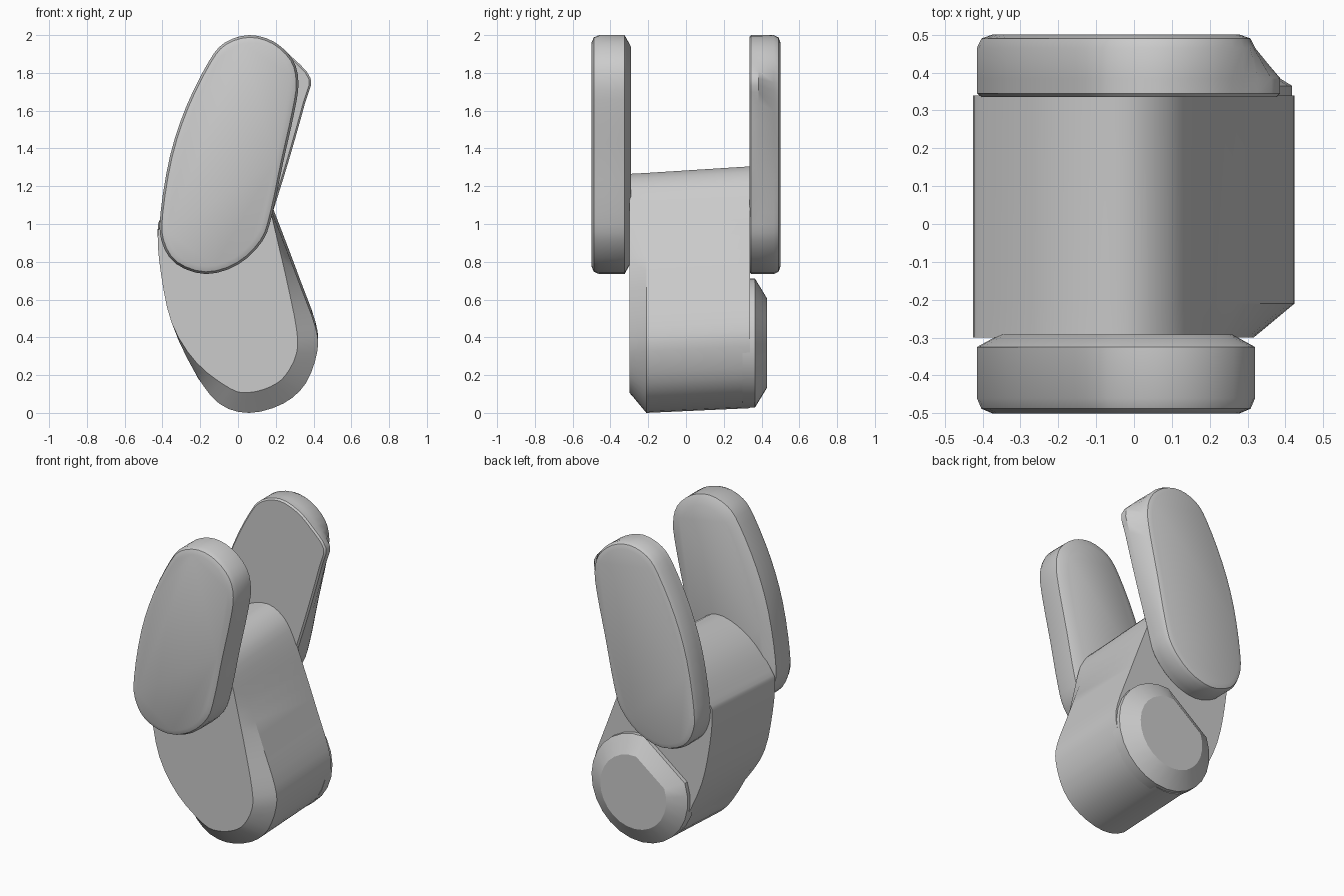
import bpy
import bmesh
import math
from mathutils import Vector

cube = bpy.data.objects.get("Cube")
if cube:
    bpy.data.objects.remove(cube, do_unlink=True)

grey = bpy.data.materials.new("light grey")
grey.use_nodes = True
GREY = (0.6, 0.6, 0.6, 1)
grey.diffuse_color = GREY
grey.node_tree.nodes["Principled BSDF"].inputs["Base Color"].default_value = GREY


def smooth_outline(keys, steps=3):
    """Closed Catmull-Rom curve through clockwise (x, z) key points."""
    pts = [Vector(k) for k in keys]
    n = len(pts)
    out = []
    for i in range(n):
        a, b, c, d = (pts[(i + k) % n] for k in (-1, 0, 1, 2))
        for s in range(steps):
            t = s / steps
            out.append(b + (c - a) * t / 2
                       + (a * 2 - b * 5 + c * 4 - d) * t ** 2 / 2
                       + (b * 3 - a - c * 3 + d) * t ** 3 / 2)
    return out


def inset(outline, distance):
    """Shrink a clockwise outline along its own normals."""
    n = len(outline)
    out = []
    for i, p in enumerate(outline):
        along = (outline[(i + 1) % n] - outline[i - 1]).normalized()
        out.append(p + Vector((along.y, -along.x)) * distance)
    return out


def loft(name, rings, angle=30):
    """Join (y, outline) rings into a closed solid."""
    bm = bmesh.new()
    loops = [[bm.verts.new((p.x, y, p.y)) for p in outline] for y, outline in rings]
    n = len(loops[0])
    for a, b in zip(loops, loops[1:]):
        for i in range(n):
            j = (i + 1) % n
            bm.faces.new((a[i], a[j], b[j], b[i]))
    bm.faces.new(loops[0])
    bm.faces.new(loops[-1])
    bmesh.ops.recalc_face_normals(bm, faces=bm.faces)
    mesh = bpy.data.meshes.new(name)
    bm.to_mesh(mesh)
    bm.free()
    mesh.materials.append(grey)
    obj = bpy.data.objects.new(name, mesh)
    bpy.context.collection.objects.link(obj)
    bpy.ops.object.select_all(action='DESELECT')
    obj.select_set(True)
    bpy.context.view_layer.objects.active = obj
    bpy.ops.object.shade_smooth_by_angle(angle=math.radians(angle))
    return obj


# Side plate outlines: the wide one flares out at the upper right
plate_right = [(.06, 2), (.19, 1.965), (.29, 1.87), (.32, 1.75), (.3, 1.6), (.24, 1.33)]
wide_right = [(.06, 2), (.19, 1.96), (.29, 1.88), (.385, 1.77), (.355, 1.64), (.27, 1.34)]
plate_rest = [(.183, 1.06), (.13, .91), (0, .785), (-.17, .735), (-.33, .79),
              (-.405, .91), (-.41, 1.06), (-.36, 1.36), (-.275, 1.62),
              (-.155, 1.86), (-.07, 1.96)]
plate = smooth_outline(plate_right + plate_rest)
wide = smooth_outline(wide_right + plate_rest)

# Front plate, soft outer rim and chamfered inner rim
loft("front_plate", [(-.5, inset(plate, .04)), (-.488, inset(plate, .012)),
                     (-.46, plate), (-.325, plate), (-.292, inset(plate, .06))])

# Back plate, flared towards the inside
loft("back_plate", [(.335, inset(wide, .01)), (.345, wide), (.385, wide),
                    (.465, plate), (.49, inset(plate, .012)),
                    (.5, inset(plate, .04))])

# Central block, leaning the other way, with a one-sided front chamfer
block_top = [(-.02, 1.285), (.09, 1.23), (.16, 1.12)]
block_low = [(.24, .92), (.33, .68), (.41, .46), (.42, .33), (.36, .16),
             (.24, .05), (.06, 0), (-.1, .05), (-.23, .22)]
front_low = [(.215, .9), (.265, .68), (.31, .45), (.31, .32), (.25, .2),
             (.17, .14), (.06, .11), (-.04, .13), (-.22, .27)]
block_left = [(-.35, .48), (-.408, .75), (-.425, .95), (-.4, 1.02),
              (-.29, 1.16), (-.16, 1.25)]
block = smooth_outline(block_top + block_low + block_left)
block_front = smooth_outline(block_top + front_low + block_left)


def tilt(outline, low, high):
    """Raise the bottom by low and the top by high."""
    return [Vector((p.x, p.y + low + (high - low) * p.y / 1.3)) for p in outline]


loft("central_block", [(-.3, tilt(block_front, 0, -.02)),
                       (-.21, tilt(block, 0, -.015)),
                       (.34, tilt(block, .025, .02))], 25)


# Boss on the back of the block: a faceted disc with one flat side
def disc(radius):
    angles = [95 - 295 * i / 22 for i in range(23)]
    return [Vector((.075 + radius * math.cos(math.radians(a)),
                    .37 + radius * math.sin(math.radians(a)))) for a in angles]


loft("back_boss", [(.3, disc(.343)), (.365, disc(.343)), (.43, disc(.235))], 25)
